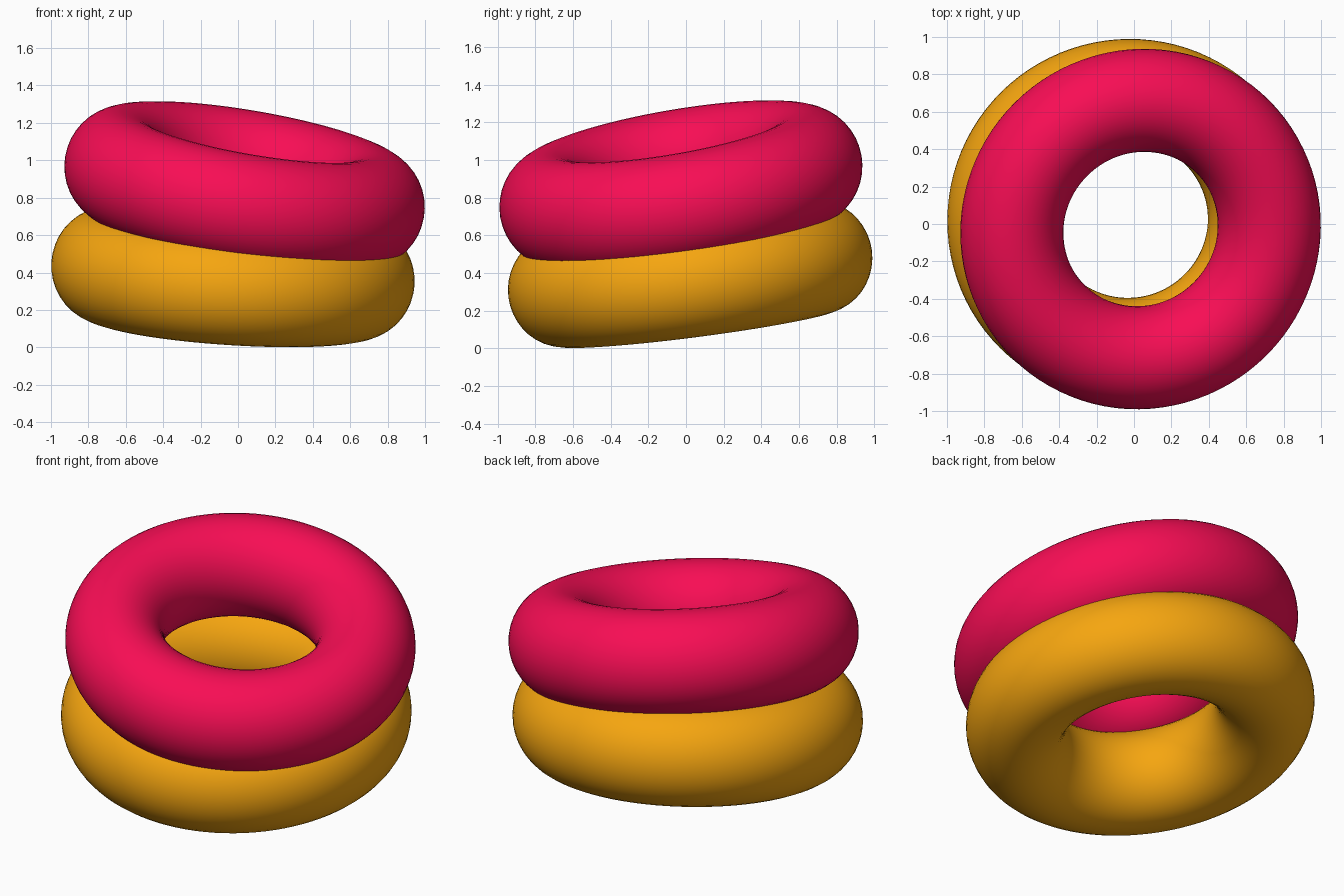
import bpy
from mathutils import Vector

if "Cube" in bpy.data.objects:
    bpy.data.objects.remove(bpy.data.objects["Cube"])

RING_RADIUS = 0.698
TUBE_RADIUS = 0.275
TUBE_STRETCH = 1.07   # tube is slightly taller than wide


def make_ring(name, centre, slope_x, slope_y, colour):
    """Smooth ring whose plane follows z = slope_x * x + slope_y * y."""
    bpy.ops.mesh.primitive_torus_add(
        major_radius=RING_RADIUS, minor_radius=TUBE_RADIUS,
        major_segments=96, minor_segments=40)
    ring = bpy.context.object
    ring.name = name
    ring.scale = (1, 1, TUBE_STRETCH)
    normal = Vector((-slope_x, -slope_y, 1)).normalized()
    ring.rotation_euler = Vector((0, 0, 1)).rotation_difference(normal).to_euler()
    ring.location = centre
    bpy.ops.object.shade_smooth()
    mat = bpy.data.materials.new(name + "_colour")
    mat.diffuse_color = colour
    mat.use_nodes = True
    mat.node_tree.nodes["Principled BSDF"].inputs["Base Color"].default_value = mat.diffuse_color
    ring.data.materials.append(mat)
    return ring


# Lower ring, gently tilted
make_ring("lower_ring", (-0.027, 0.022, 0.395), -0.064, 0.130, (0.92, 0.38, 0.005, 1))

# Upper ring, resting on it with a stronger tilt
make_ring("upper_ring", (0.035, -0.027, 0.858), -0.172, 0.172, (0.94, 0.004, 0.09, 1))
